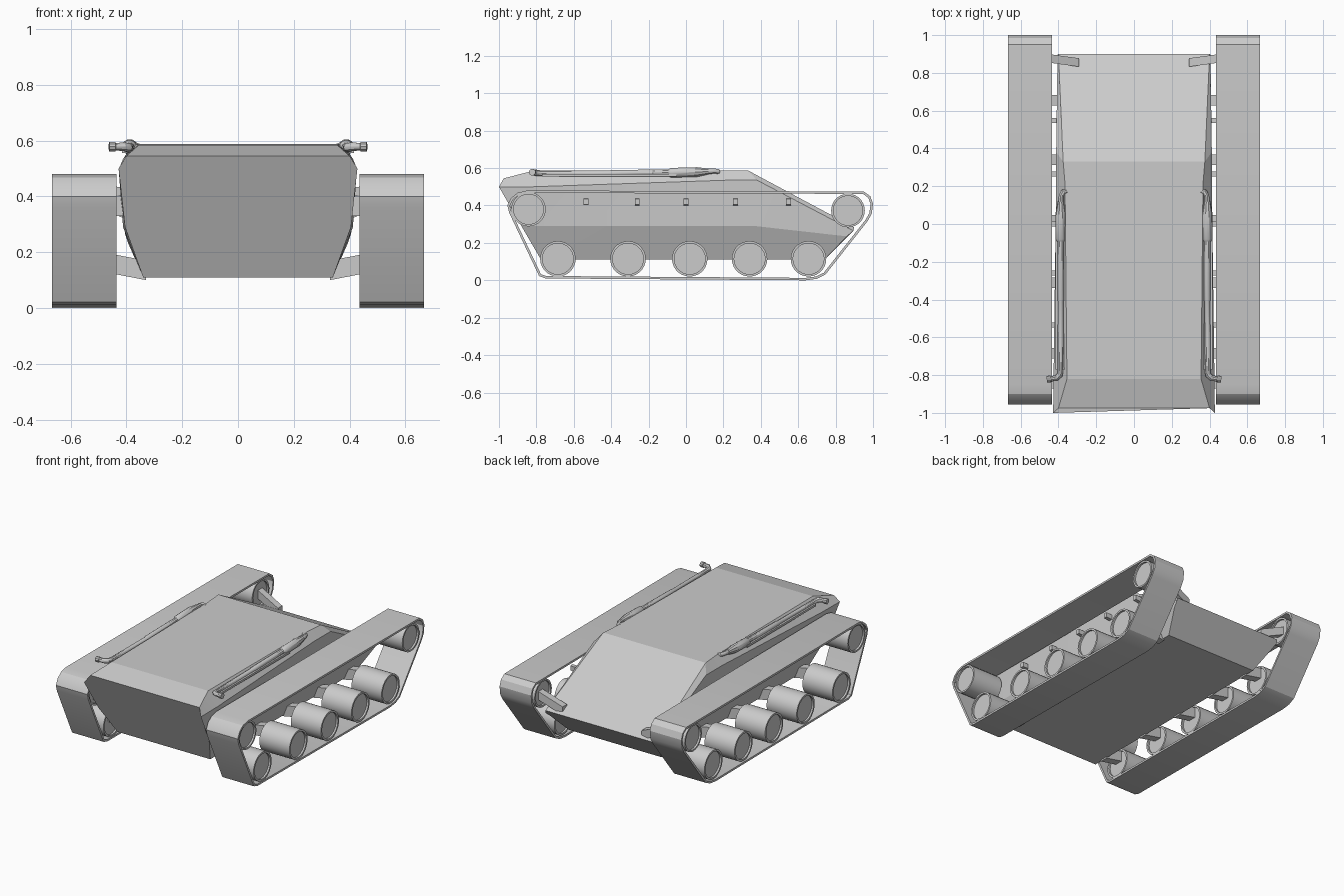
import bpy, bmesh, math
from mathutils import Vector

if "Cube" in bpy.data.objects:
    bpy.data.objects.remove(bpy.data.objects["Cube"])

grey = bpy.data.materials.new("hull_grey")
grey.diffuse_color = (0.6, 0.6, 0.6, 1)
grey.use_nodes = True
grey.node_tree.nodes["Principled BSDF"].inputs["Base Color"].default_value = grey.diffuse_color


def finish(name, bm, angle=None):
    bmesh.ops.recalc_face_normals(bm, faces=bm.faces)
    me = bpy.data.meshes.new(name)
    bm.to_mesh(me)
    bm.free()
    ob = bpy.data.objects.new(name, me)
    bpy.context.collection.objects.link(ob)
    me.materials.append(grey)
    if angle:
        bpy.ops.object.select_all(action='DESELECT')
        bpy.context.view_layer.objects.active = ob
        ob.select_set(True)
        bpy.ops.object.shade_smooth_by_angle(angle=math.radians(angle))
    return ob


def loft(bm, rings, closed=False, caps=True):
    vs = [[bm.verts.new(p) for p in r] for r in rings]
    n = len(vs[0])
    pairs = list(zip(vs, vs[1:])) + ([(vs[-1], vs[0])] if closed else [])
    for a, b in pairs:
        for i in range(n):
            j = (i + 1) % n
            bm.faces.new((a[i], a[j], b[j], b[i]))
    if caps and not closed:
        bm.faces.new(vs[0])
        bm.faces.new(vs[-1])


# Hull: rails from bottom edge to roof edge, as (x, y, z) on one side
stations = [
    [(.34, -.775, .11), (.405, -.88, .29), (.428, -1.0, .50), (.40, -.975, .545)],
    [(.34, -.70, .11), (.412, -.75, .29), (.426, -.82, .50), (.355, -.82, .585)],
    [(.34, .21, .11), (.412, .21, .29), (.412, .21, .535), (.365, .21, .588)],
    [(.34, .36, .11), (.41, .37, .29), (.412, .38, .535), (.375, .33, .588)],
    [(.34, .74, .11), (.395, .86, .235), (.405, .895, .265), (.40, .90, .283)],
]
bm = bmesh.new()
loft(bm, [s + [(-x, y, z) for x, y, z in reversed(s)] for s in stations])
finish("hull", bm, 12)

# Track outline in the (y, z) plane
track = [(-.955, .40), (-.935, .44), (-.90, .468), (-.85, .48), (.95, .475),
         (.985, .45), (1.0, .41), (.993, .355), (.97, .315), (.745, .03),
         (.70, .008), (.64, 0), (-.75, .01), (-.785, .022), (-.945, .36)]


def inset(poly, d):
    out = []
    for i, p in enumerate(poly):
        p = Vector(p)
        a = (p - Vector(poly[i - 1])).normalized()
        b = (Vector(poly[(i + 1) % len(poly)]) - p).normalized()
        na, nb = Vector((a.y, -a.x)), Vector((b.y, -b.x))
        m = (na + nb).normalized()
        out.append(p + m * d / max(m.dot(na), .4))
    return out


def cylinder(name, side, x0, x1, y, z, r, recess=0, seg=28):
    # Drum along x, with optional recessed end discs
    prof = [(x0, r), (x1, r)]
    if recess:
        q = r * .87
        prof = [(x0 + recess, q), (x0, q), (x0, r), (x1, r), (x1, q), (x1 - recess, q)]
    bm = bmesh.new()
    loft(bm, [[(side * x, y + rr * math.cos(2 * math.pi * k / seg),
                z + rr * math.sin(2 * math.pi * k / seg)) for k in range(seg)]
              for x, rr in prof])
    finish(name, bm, 30)


def bar(name, side, a, b, w, h):
    # Rectangular bar running outward from a to b
    bm = bmesh.new()
    loft(bm, [[(side * p[0], p[1] + i * w / 2, p[2] + j * h / 2)
               for i, j in ((-1, -1), (1, -1), (1, 1), (-1, 1))] for p in (a, b)])
    finish(name, bm)


def tube(name, side, pts, radii, seg=10):
    # Round tube along a path with a radius at each point
    pts = [Vector((side * x, y, z)) for x, y, z in pts]
    rings = []
    for i, p in enumerate(pts):
        t = (pts[min(i + 1, len(pts) - 1)] - pts[max(i - 1, 0)]).normalized()
        u = t.cross(Vector((0, 0, 1))).normalized()
        v = u.cross(t)
        rings.append([p + radii[i] * (u * math.cos(2 * math.pi * k / seg) +
                                      v * math.sin(2 * math.pi * k / seg))
                      for k in range(seg)])
    bm = bmesh.new()
    loft(bm, rings)
    finish(name, bm, 35)


wheels = (-.685, -.31, .02, .34, .655)
stubs = (-.535, -.26, 0, .265, .548)
inner = inset(track, .013)

for side, tag in ((1, "right"), (-1, "left")):
    # Track belt
    bm = bmesh.new()
    loft(bm, [[(side * .435, *p), (side * .666, *p),
               (side * .666, *q), (side * .435, *q)]
              for p, q in zip(track, inner)], closed=True)
    finish(f"track_{tag}", bm, 25)

    # Road wheels, suspension arms and upper support stubs
    for i, y in enumerate(wheels):
        cylinder(f"road_wheel_{tag}_{i}", side, .44, .66, y, .115, .095, .012)
        bar(f"suspension_arm_{tag}_{i}", side, (.33, y, .135), (.46, y, .16), .055, .07)
    for i, y in enumerate(stubs):
        bar(f"support_stub_{tag}_{i}", side, (.38, y, .415), (.455, y, .42), .025, .032)

    # Front and rear end wheels with their mounts
    cylinder(f"front_wheel_{tag}", side, .44, .66, -.842, .38, .092, .012)
    cylinder(f"rear_wheel_{tag}", side, .44, .66, .866, .373, .09, .012)
    bar(f"front_mount_{tag}", side, (.38, -.842, .365), (.46, -.842, .365), .06, .07)
    bar(f"rear_mount_{tag}", side, (.29, .855, .30), (.46, .878, .37), .045, .055)

    # Side pipe with bent ends, a flared tip and a thicker rear canister
    tube(f"side_pipe_{tag}", side,
         [(.462, -.822, .578), (.44, -.82, .578), (.439, -.82, .578), (.41, -.815, .578),
          (.394, -.80, .575), (.39, -.77, .572), (.388, -.41, .572), (.388, -.40, .572),
          (.388, -.10, .576), (.386, .11, .582), (.384, .15, .584),
          (.375, .17, .582), (.355, .172, .575)],
         [.018, .018, .014, .016, .017, .015, .015, .018, .018, .016, .014, .014, .014])
    tube(f"pipe_canister_{tag}", side,
         [(.388, -.095, .575), (.388, -.08, .575), (.388, .06, .579), (.388, .12, .582)],
         [.018, .027, .027, .016])
    bar(f"pipe_rail_{tag}", side, (.36, -.41, .562), (.415, -.41, .562), .72, .014)
